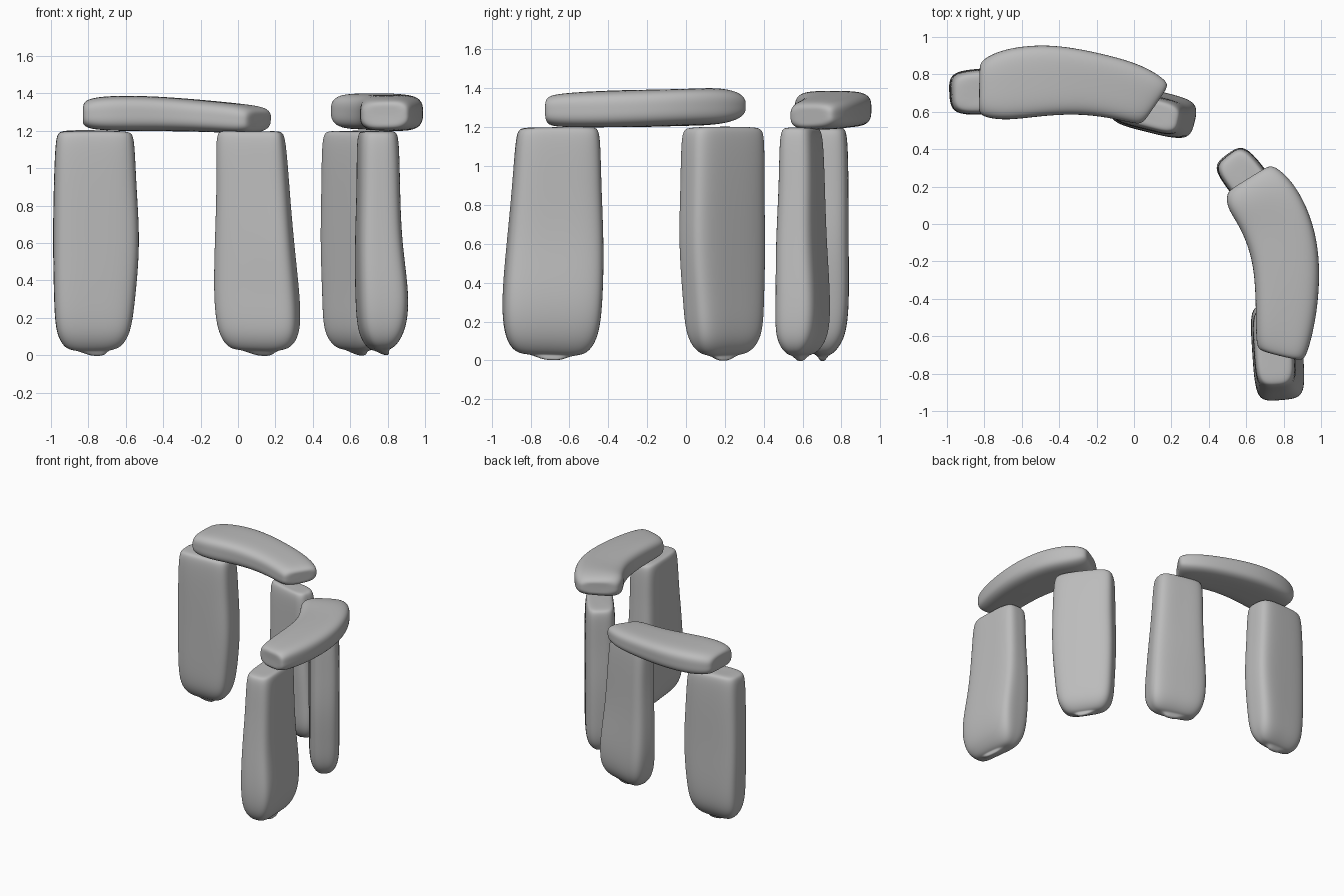
import bpy
import bmesh
from math import radians
from mathutils import Matrix, Vector, noise

cube = bpy.data.objects.get("Cube")
if cube:
    bpy.data.objects.remove(cube, do_unlink=True)

stone = bpy.data.materials.new("weathered_grey_stone")
stone.use_nodes = True
colour = (0.5, 0.5, 0.5, 1)
stone.diffuse_color = colour
stone.node_tree.nodes["Principled BSDF"].inputs["Base Color"].default_value = colour


def centre(quad):
    return sum(quad, Vector()) / 4


def blend(quad_a, quad_b, distance):
    """Section lying a given distance from quad_a towards quad_b."""
    t = distance / (centre(quad_b) - centre(quad_a)).length
    return [a.lerp(b, t) for a, b in zip(quad_a, quad_b)]


def inset(quad, distance):
    """Shrink a section by the same distance on every side."""
    result = []
    for i, p in enumerate(quad):
        to_next = (quad[(i + 1) % 4] - p).normalized()
        to_last = (quad[i - 1] - p).normalized()
        result.append(p + (to_next + to_last) * distance)
    return result


def scaled(quad, factor, shift=Vector()):
    c = centre(quad)
    return [c + (p - c) * factor + shift for p in quad]


def rounded(quad, fraction=0.2):
    """Ring with chamfered corners and a midpoint on each side."""
    ring = []
    for i, a in enumerate(quad):
        b = quad[(i + 1) % 4]
        r = min(0.045, (b - a).length * fraction) / (b - a).length
        ring += [a.lerp(b, t) for t in (r, 0.5, 1 - r)]
    return ring


def loft_stone(name, quads, start_round, end_round, lump=False):
    """Skin the sections, round off both ends and weather the surface."""
    first, last = quads[0], quads[-1]
    start = inset(first, start_round * 0.7)
    end = inset(last, end_round * 0.7)
    sections = [scaled(start, 0.6), start, blend(first, quads[1], start_round)]
    sections += quads[1:-1]
    sections += [blend(last, quads[-2], end_round), end, scaled(end, 0.6)]
    if lump:
        knob = Vector((0.03, 0, -0.035))
        sections.insert(0, scaled(start, 0.25, knob))

    bm = bmesh.new()
    rings = [[bm.verts.new(p) for p in rounded(q)] for q in sections]
    for low, high in zip(rings, rings[1:]):
        for i in range(len(low)):
            j = (i + 1) % len(low)
            bm.faces.new((low[i], low[j], high[j], high[i]))
    bm.faces.new(rings[0])
    bm.faces.new(rings[-1])
    for v in bm.verts:
        v.co += noise.noise_vector(v.co * 4) * 0.009
    bmesh.ops.recalc_face_normals(bm, faces=bm.faces)

    mesh = bpy.data.meshes.new(name)
    bm.to_mesh(mesh)
    bm.free()
    mesh.materials.append(stone)
    mesh.shade_smooth()
    obj = bpy.data.objects.new(name, mesh)
    bpy.context.collection.objects.link(obj)
    smooth = obj.modifiers.new("worn_edges", "SUBSURF")
    smooth.levels = smooth.render_levels = 3
    return obj


HEIGHTS = (0.03, 0.3, 0.6, 0.9, 1.2)


def standing_stone(name, place, angle, left, right, inner, outer):
    """Upright slab; side offsets are listed from the foot to the top."""
    turn = Matrix.Translation((*place, 0)) @ Matrix.Rotation(radians(angle), 4, "Z")
    quads = []
    for z, a, b, c, d in zip(HEIGHTS, left, right, inner, outer):
        corners = ((-a, -c), (b, -c), (b, d), (-a, d))
        quads.append([turn @ Vector((u, v, z)) for u, v in corners])
    return loft_stone(name, quads, 0.08, 0.03, lump=True)


def lintel(name, outer, inner, bottoms, tops):
    """Curved capstone following an outer and an inner edge."""
    quads = []
    for o, i, low, high in zip(outer, inner, bottoms, tops):
        quads.append([Vector((*o, low)), Vector((*o, high)),
                      Vector((*i, high)), Vector((*i, low))])
    return loft_stone(name, quads, 0.03, 0.03)


# Four uprights around the arc
standing_stone("right_outer_upright", (-0.765, 0.71), 3,
               (.21, .22, .22, .22, .21), (.18, .21, .24, .22, .21),
               (.11, .12, .12, .12, .12), (.1, .13, .12, .12, .12))
standing_stone("right_inner_upright", (0.09, 0.6), -14,
               (.19, .22, .21, .2, .2), (.24, .24, .21, .18, .17),
               (.11, .11, .11, .1, .1), (.11, .12, .1, .09, .08))
standing_stone("left_inner_upright", (0.635, 0.195), -53,
               (.2, .22, .23, .22, .22), (.19, .22, .25, .24, .23),
               (.11, .11, .11, .11, .11), (.11, .11, .11, .11, .11))
standing_stone("left_outer_upright", (0.75, -0.67), -86,
               (.21, .24, .25, .23, .23), (.26, .28, .25, .22, .2),
               (.1, .12, .12, .11, .11), (.13, .16, .12, .11, .11))

# Two curved capstones
lintel("right_lintel",
       ((-.83, .88), (-.68, .94), (-.45, .965), (-.2, .925), (.03, .86), (.19, .76)),
       ((-.83, .57), (-.68, .55), (-.48, .58), (-.28, .59), (-.1, .56), (.04, .52)),
       (1.21, 1.2, 1.2, 1.2, 1.19, 1.19),
       (1.37, 1.39, 1.38, 1.37, 1.35, 1.33))
lintel("left_lintel",
       ((.92, -.74), (.98, -.48), (.995, -.2), (.95, .03), (.86, .21), (.74, .33)),
       ((.65, -.67), (.65, -.45), (.64, -.2), (.57, -.02), (.5, .08), (.49, .17)),
       (1.2, 1.2, 1.2, 1.21, 1.21, 1.24),
       (1.37, 1.385, 1.395, 1.4, 1.405, 1.38))
